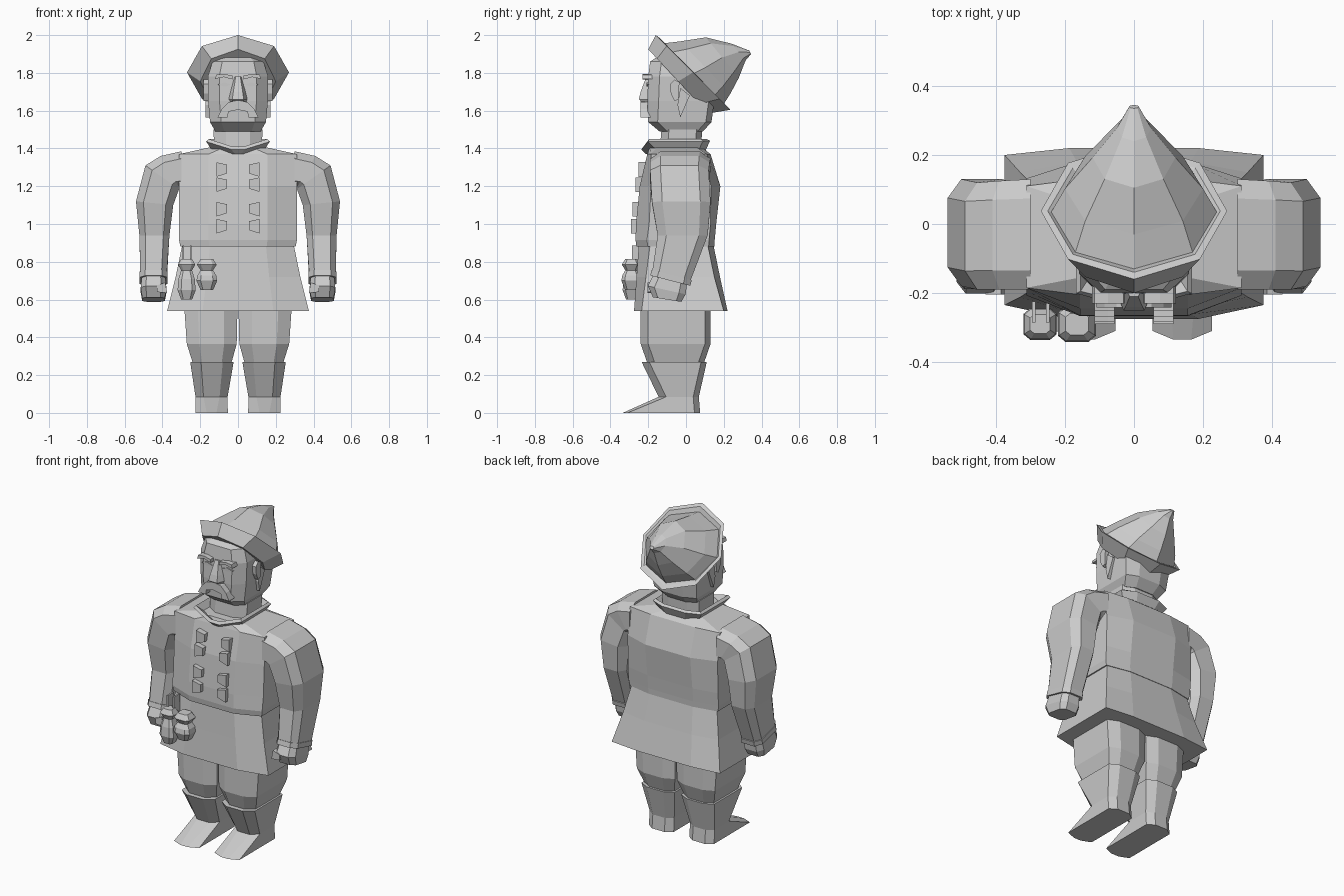
import bpy, bmesh, math
from mathutils import Vector

grey = bpy.data.materials.new("plain grey")
grey.diffuse_color = (0.6, 0.6, 0.6, 1)


def finish(name, bm, mirror=False):
    bmesh.ops.recalc_face_normals(bm, faces=bm.faces)
    me = bpy.data.meshes.new(name)
    bm.to_mesh(me)
    bm.free()
    me.materials.append(grey)
    ob = bpy.data.objects.new(name, me)
    bpy.context.collection.objects.link(ob)
    if mirror:
        ob.modifiers.new("mirror", 'MIRROR').use_mirror_merge = False
    return ob


def loft(name, rings, mirror=False, cap=True):
    """Skin a list of equal-length rings with flat faces."""
    bm = bmesh.new()
    vs = [[bm.verts.new(p) for p in r] for r in rings]
    n = len(vs[0])
    for a, b in zip(vs, vs[1:]):
        for i in range(n):
            j = (i + 1) % n
            bm.faces.new((a[i], a[j], b[j], b[i]))
    if cap:
        bm.faces.new(vs[0])
        bm.faces.new(vs[-1])
    return finish(name, bm, mirror)


def sec(z, w, f, b, cx=0, k=.5, df=.04, db=.03, zf=None):
    """Horizontal body section: half width w, front f, back b, corners set back."""
    zf = z if zf is None else zf
    return [(cx + w, f + df, z), (cx + k * w, f, zf), (cx - k * w, f, zf), (cx - w, f + df, z),
            (cx - w, b - db, z), (cx - .5 * w, b, z), (cx + .5 * w, b, z), (cx + w, b - db, z)]


OCT = [(1, .65), (.6, 1), (-.6, 1), (-1, .65), (-1, -.65), (-.6, -1), (.6, -1), (1, -.65)]


def oct_ring(c, u, v):
    c, u, v = Vector(c), Vector(u), Vector(v)
    return [c + u * a + v * b for a, b in OCT]


def plate(name, pts, axis, a, b, mirror=True):
    """Extrude a 2D outline along x (axis 0) or y (axis 1)."""
    put = (lambda p, d: (d, p[0], p[1])) if axis == 0 else (lambda p, d: (p[0], d, p[1]))
    return loft(name, [[put(p, a) for p in pts], [put(p, b) for p in pts]], mirror)


def rect(x0, x1, z0, z1):
    return [(x0, z0), (x1, z0), (x1, z1), (x0, z1)]


# Coat: flared skirt and chest
loft("coat_skirt", [sec(.54, .375, -.275, .22, df=.04, db=.02),
                    sec(.72, .33, -.262, .18, df=.05),
                    sec(.89, .295, -.25, .145, df=.06)])
loft("coat_chest", [sec(.88, .305, -.262, .15, df=.06),
                    sec(.915, .312, -.267, .152, df=.06),
                    sec(1.0, .312, -.265, .16, df=.07),
                    sec(1.2, .312, -.245, .182, df=.06, db=.05),
                    sec(1.37, .312, -.205, .13, df=.02, db=.02),
                    sec(1.41, .13, -.19, .08)])

# Sleeves: rings given by outer point, inner point, front y, back y
sleeve = []
for (ox, oz), (ix, iz), f, b in [((.30, 1.385), (.30, 1.19), -.19, .13),
                                 ((.41, 1.36), (.31, 1.19), -.19, .125),
                                 ((.49, 1.31), (.312, 1.185), -.19, .12),
                                 ((.54, 1.12), (.343, 1.10), -.18, .13),
                                 ((.522, .94), (.363, .94), -.15, .115)]:
    sleeve.append(oct_ring(((ox + ix) / 2, (f + b) / 2, (oz + iz) / 2),
                           ((ox - ix) / 2, 0, (oz - iz) / 2), (0, (b - f) / 2, 0)))
sleeve.append(oct_ring((.447, -.08, .715), (.07, 0, 0), (0, .10, -.025)))
loft("sleeve", sleeve, True)

# Cuffs and fists
loft("cuff", [oct_ring((.447, -.076, .73), (.074, 0, 0), (0, .106, -.027)),
              oct_ring((.447, -.083, .70), (.074, 0, 0), (0, .106, -.027))], True)
loft("fist", [oct_ring((.447, -.085, .705), (.062, 0, 0), (0, .09, -.022)),
              oct_ring((.447, -.102, .65), (.068, 0, 0), (0, .10, -.022)),
              oct_ring((.447, -.10, .60), (.06, 0, 0), (0, .075, -.012))], True)
plate("thumb", [(.375, .635), (.43, .64), (.43, .675), (.385, .69)], 1, -.205, -.13)

# Trousers, boots and pointed feet
loft("trouser_leg", [sec(.60, .138, -.22, .12, .142), sec(.54, .14, -.24, .13, .143),
                     sec(.365, .132, -.24, .13, .139), sec(.25, .098, -.20, .09, .137)], True)
loft("boot", [sec(.27, .115, -.235, .11, .138), sec(.085, .085, -.145, .068, .14),
              sec(0, .086, -.335, .075, .14, k=.3, df=.025)], True)

# Neck and standing collar with a notch at the front
loft("neck", [sec(1.38, .125, -.14, .08), sec(1.50, .13, -.13, .085)])
collar = loft("collar", [sec(1.395, .12, -.20, .085, k=.1, df=.06, zf=1.385),
                         sec(1.45, .155, -.225, .11, k=.2, df=.03, zf=1.41)], cap=False)
collar.modifiers.new("thick", 'SOLIDIFY').thickness = .02

# Head
loft("head", [sec(1.49, .12, -.14, .09, k=.6),
              sec(1.54, .148, -.20, .135, k=.6, df=.05),
              sec(1.65, .158, -.205, .15, k=.62, df=.06),
              sec(1.78, .16, -.20, .13, k=.62, df=.06),
              sec(1.86, .135, -.19, .05, k=.62, df=.06),
              sec(1.90, .10, -.13, .03)])

# Nose: wedge with a narrow bridge
loft("nose", [[(-w, -.19, z), (w, -.19, z), (w * .55, y, z), (-w * .55, y, z)]
              for z, w, y in [(1.635, .045, -.22), (1.66, .055, -.25),
                              (1.70, .045, -.24), (1.78, .022, -.21)]])

# Moustache, eyebrows, eyes
plate("moustache", [(0, 1.655), (.05, 1.645), (.085, 1.61), (.108, 1.565),
                    (.055, 1.565), (.05, 1.595), (0, 1.605)], 1, -.242, -.17)
plate("eyebrow", [(.028, 1.765), (.075, 1.778), (.122, 1.768), (.115, 1.79), (.075, 1.795), (.03, 1.785)],
      1, -.23, -.15)
plate("eye", [(.035, 1.737), (.07, 1.727), (.108, 1.738), (.07, 1.75)], 1, -.208, -.17)

# Ears and sideburns
plate("ear", [(-.035, 1.75), (-.06, 1.765), (-.085, 1.74), (-.08, 1.69), (-.06, 1.65), (-.04, 1.66)],
      0, .145, .183)
plate("sideburn", [(-.03, 1.72), (.02, 1.68), (-.03, 1.565), (-.045, 1.63)], 0, .145, .172)


# Hat: octagonal rings leaning backwards, upper point to lower point in the y-z plane
def hat_ring(top, bottom, w):
    t, b = Vector((0, *top)), Vector((0, *bottom))
    c, h = (t + b) / 2, (t - b) / 2
    return [c + h * math.cos(i * math.pi / 4) + Vector((w * math.sin(i * math.pi / 4), 0, 0))
            for i in range(8)]


loft("hat", [hat_ring((-.20, 1.925), (.118, 1.585), .20),
             hat_ring((-.16, 2.0), (.235, 1.605), .27),
             hat_ring((-.14, 1.985), (.215, 1.625), .25),
             hat_ring((-.13, 1.955), (.20, 1.635), .24),
             hat_ring((-.03, 1.967), (.235, 1.69), .20),
             hat_ring((.105, 1.988), (.28, 1.775), .12),
             hat_ring((.24, 1.955), (.315, 1.865), .05),
             hat_ring((.335, 1.918), (.345, 1.90), .014)])

# Coat fastenings: four pairs of flared tabs
for z, y in [(1.29, -.232), (1.21, -.248), (1.08, -.262), (.99, -.27)]:
    plate("coat_fastening", [(.057, z - .022), (.075, z - .028), (.115, z - .04), (.115, z + .037),
                             (.075, z + .028), (.057, z + .025)], 1, y - .02, y + .04)

# Pouches hanging from straps
for x, low, r in [(-.272, .60, .048), (-.165, .65, .055)]:
    prof = [(low, r * .6), (low + .05, r), (low + (.78 - low) * .6, r * .9),
            (.755, r * .6), (.785, r * .95), (.815, r * .6)]
    loft("pouch", [oct_ring((x, -.29, z), (q, 0, 0), (0, q * .95, 0)) for z, q in prof])
for x in (-.29, -.25):
    plate("pouch_strap", rect(x - .005, x + .005, .78, .885), 1, -.285, -.225, False)
